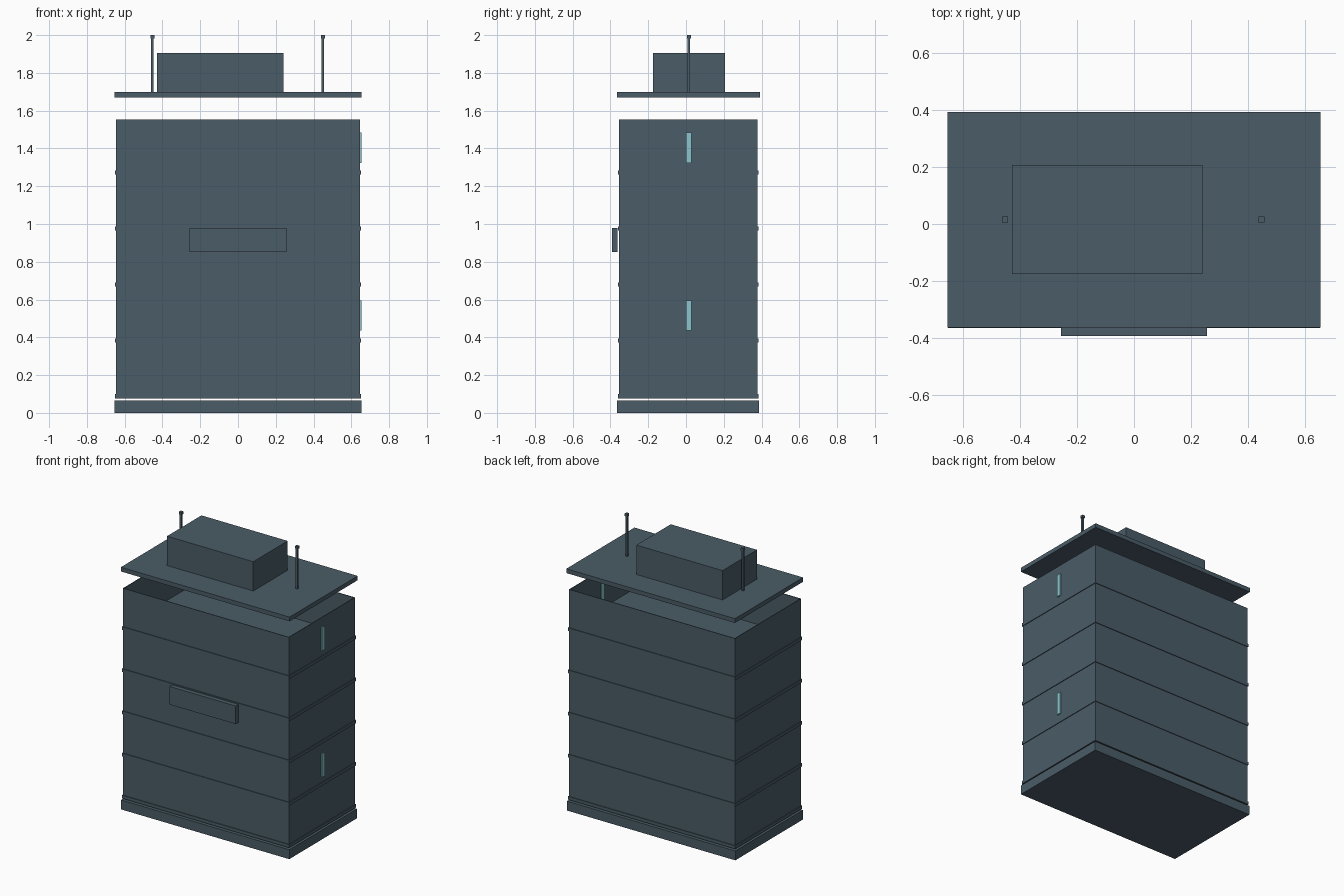
import bpy
import bmesh

if "Cube" in bpy.data.objects:
    bpy.data.objects.remove(bpy.data.objects["Cube"])


def material(name, rgb):
    """Flat colour from 0-255 display values."""
    m = bpy.data.materials.new(name)
    lin = [((c / 255 + 0.055) / 1.055) ** 2.4 for c in rgb]
    m.diffuse_color = (*lin, 1)
    m.use_nodes = True
    m.node_tree.nodes["Principled BSDF"].inputs["Base Color"].default_value = m.diffuse_color
    return m


SLATE = material("slate grey", (74, 92, 103))
GLASS = material("pale cyan glass", (136, 198, 205))


def add_object(name, bm, mat):
    mesh = bpy.data.meshes.new(name)
    bmesh.ops.recalc_face_normals(bm, faces=bm.faces)
    bm.to_mesh(mesh)
    bm.free()
    mesh.materials.append(mat)
    obj = bpy.data.objects.new(name, mesh)
    bpy.context.collection.objects.link(obj)
    return obj


def add_cuboid(bm, xs, ys, zs):
    verts = bmesh.ops.create_cube(bm, size=1)["verts"]
    for v in verts:
        for i, (lo, hi) in enumerate((xs, ys, zs)):
            v.co[i] = lo if v.co[i] < 0 else hi


def box(name, xs, ys, zs, mat=SLATE):
    bm = bmesh.new()
    add_cuboid(bm, xs, ys, zs)
    return add_object(name, bm, mat)


# Plinth
box("base", (-0.654, 0.654), (-0.365, 0.387), (0, 0.066))

# Floor slabs, slightly wider than the walls
STOREY = 0.296
for i in range(5):
    z = 0.077 + i * STOREY
    box(f"floor_slab_{i + 1}", (-0.65, 0.65), (-0.361, 0.383), (z, z + 0.022))

# Thin outer walls, open at the top
X, Y0, Y1, T = 0.645, -0.356, 0.378, 0.005
bm = bmesh.new()
rings = []
for inset, z in ((0, 0.077), (0, 1.552), (T, 1.552), (T, 0.077)):
    x, y0, y1 = X - inset, Y0 + inset, Y1 - inset
    rings.append([bm.verts.new((px, py, z))
                  for px, py in ((-x, y0), (x, y0), (x, y1), (-x, y1))])
for a, b in zip(rings, rings[1:] + rings[:1]):
    for k in range(4):
        n = (k + 1) % 4
        bm.faces.new((a[k], a[n], b[n], b[k]))
add_object("outer_walls", bm, SLATE)

# Narrow side windows passing through the right wall
for i, (z0, z1) in enumerate(((0.436, 0.595), (1.322, 1.484))):
    box(f"side_window_{i + 1}", (0.636, 0.654), (0.0, 0.029), (z0, z1), GLASS)

# Blank sign panel on the front
box("front_sign", (-0.257, 0.257), (-0.393, -0.363), (0.853, 0.98))

# Raised roof plate and plant room
box("roof", (-0.655, 0.655), (-0.364, 0.393), (1.67, 1.70))
box("roof_plant_room", (-0.429, 0.241), (-0.175, 0.207), (1.70, 1.906))

# Antennas: a thin mast with a wider tip
for side, x in (("left", -0.453), ("right", 0.449)):
    bm = bmesh.new()
    for half, z0, z1 in ((0.0065, 1.70, 1.982), (0.0105, 1.982, 2.0)):
        add_cuboid(bm, (x - half, x + half), (0.015 - half, 0.015 + half), (z0, z1))
    add_object(f"{side}_antenna", bm, SLATE)
